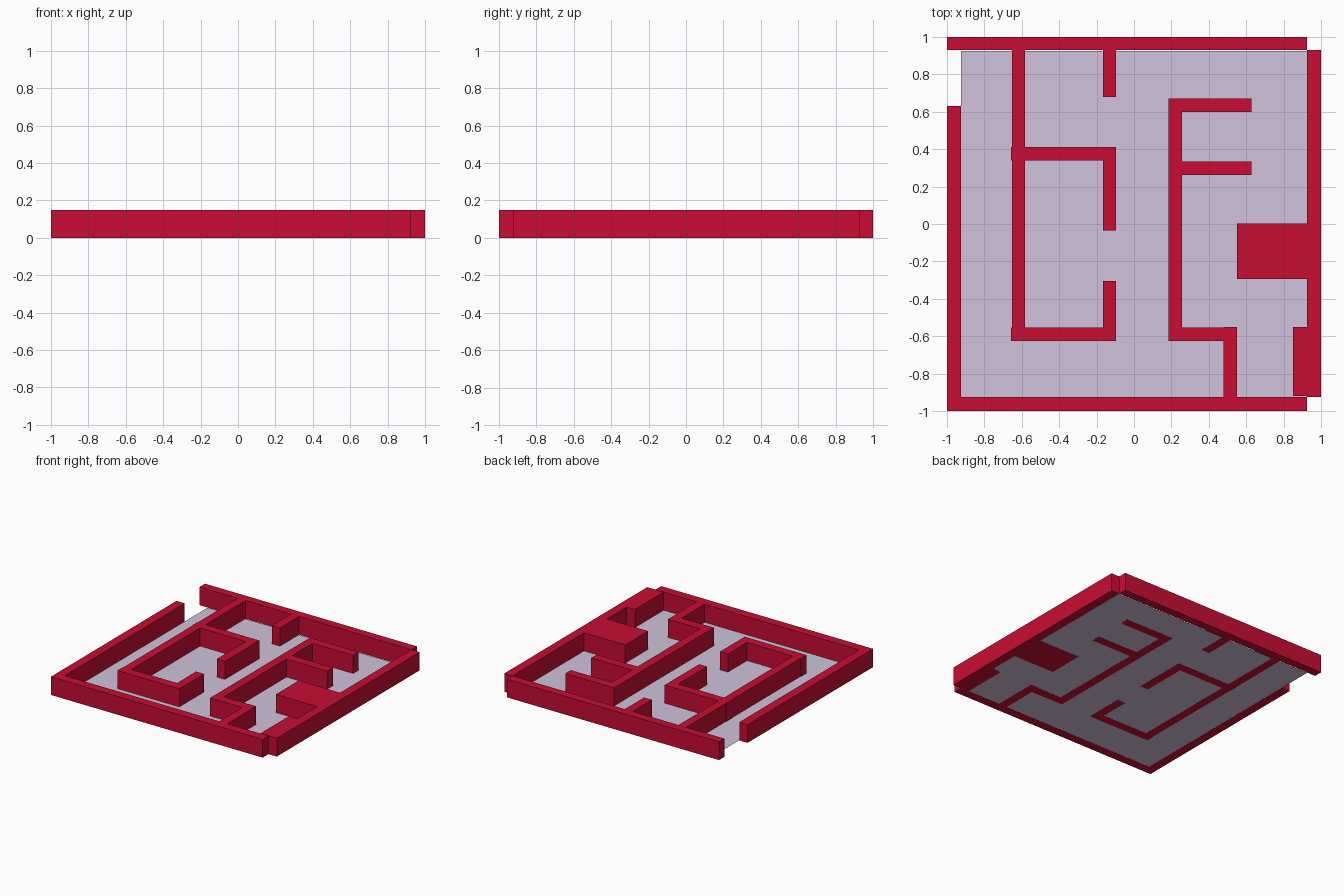
import bpy

if "Cube" in bpy.data.objects:
    bpy.data.objects.remove(bpy.data.objects["Cube"])

H = 0.15  # wall height


def material(name, rgb):
    m = bpy.data.materials.new(name)
    m.diffuse_color = (*rgb, 1)
    m.use_nodes = True
    m.node_tree.nodes["Principled BSDF"].inputs["Base Color"].default_value = m.diffuse_color
    return m


red = material("wall_red", (0.58, 0.004, 0.032))
lavender = material("floor_lavender", (0.63, 0.54, 0.72))


def wall(name, x0, x1, y0, y1):
    """Box standing on z = 0, given by its plan rectangle."""
    bpy.ops.mesh.primitive_cube_add(
        size=1, location=((x0 + x1) / 2, (y0 + y1) / 2, H / 2))
    o = bpy.context.object
    o.name = name
    o.scale = (x1 - x0, y1 - y0, H)
    bpy.ops.object.transform_apply(location=False, rotation=False, scale=True)
    o.data.materials.append(red)


# Floor sheet, a hair above the wall bottoms
bpy.ops.mesh.primitive_plane_add(size=1.85, location=(0, 0, 0.001))
floor = bpy.context.object
floor.name = "floor"
floor.data.materials.append(lavender)

WALLS = [
    # Outer walls
    ("outer_wall_back", -1, 0.925, 0.93, 1),
    ("outer_wall_front", -1, 0.925, -1, -0.925),
    ("outer_wall_right", 0.925, 1, -0.925, 0.93),
    ("outer_wall_left", -1, -0.925, -0.995, 0.63),
    # Left room
    ("left_upper_wall", -0.653, -0.583, 0.41, 0.93),
    ("left_cross_wall", -0.657, -0.095, 0.34, 0.412),
    ("left_lower_wall", -0.653, -0.583, -0.553, 0.34),
    ("left_room_front_wall", -0.657, -0.095, -0.626, -0.553),
    ("left_room_right_wall", -0.167, -0.095, -0.035, 0.34),
    ("left_room_corner_stub", -0.167, -0.095, -0.553, -0.305),
    ("back_stub", -0.167, -0.095, 0.68, 0.93),
    # Right room
    ("right_long_wall", 0.185, 0.257, -0.553, 0.598),
    ("right_back_wall", 0.185, 0.627, 0.598, 0.67),
    ("right_middle_wall", 0.257, 0.627, 0.262, 0.335),
    ("right_front_wall", 0.185, 0.478, -0.626, -0.553),
    ("entry_wall", 0.478, 0.55, -0.925, -0.55),
    # Solid blocks on the right wall
    ("large_block", 0.55, 0.925, -0.295, 0.003),
    ("small_block", 0.85, 0.925, -0.92, -0.55),
]
for w in WALLS:
    wall(*w)
